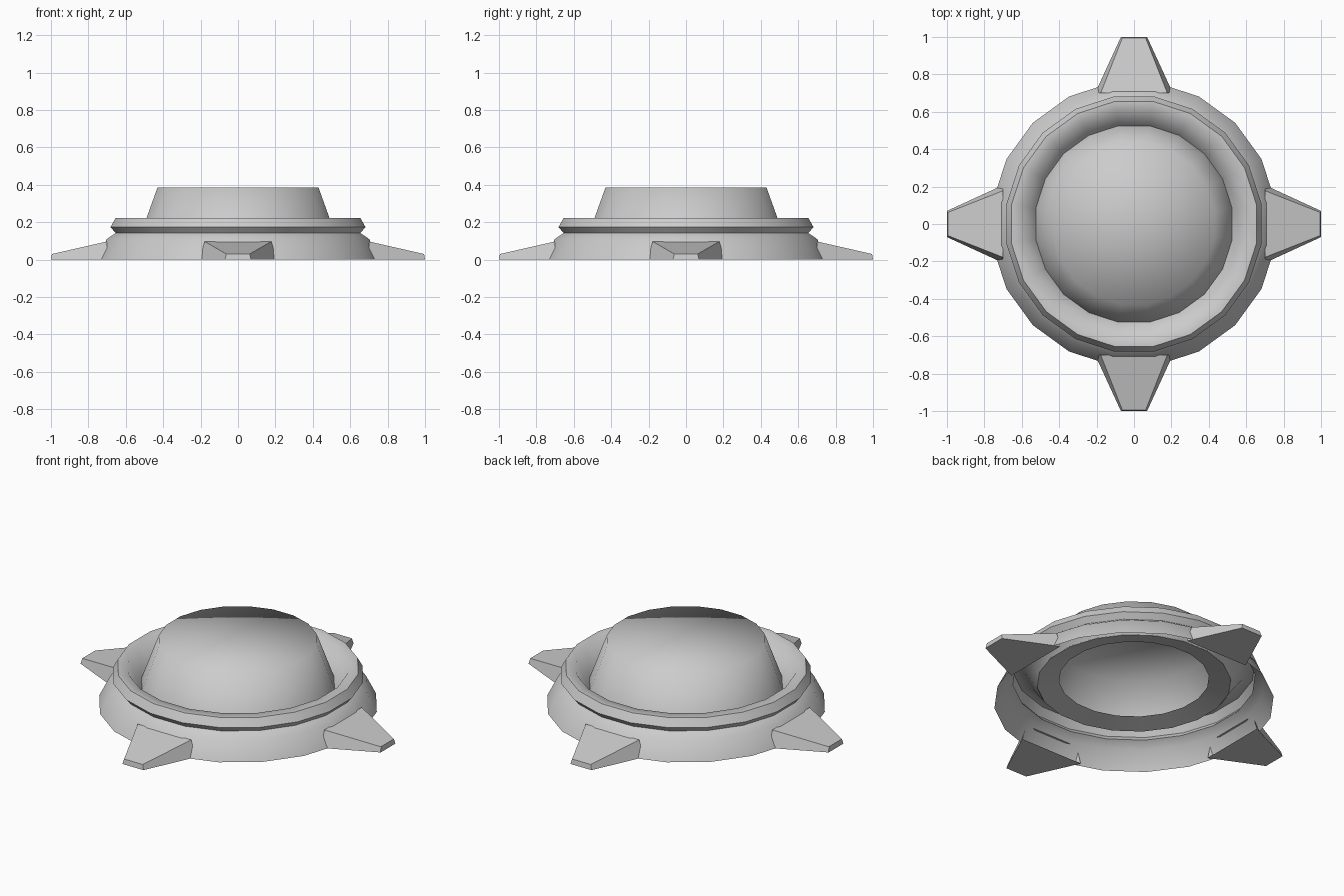
import bpy, bmesh, math

if "Cube" in bpy.data.objects:
    bpy.data.objects.remove(bpy.data.objects["Cube"])

SIDES = 20


def make_object(name, bm, angle=None):
    bmesh.ops.remove_doubles(bm, verts=bm.verts, dist=1e-5)
    me = bpy.data.meshes.new(name)
    bm.to_mesh(me)
    bm.free()
    ob = bpy.data.objects.new(name, me)
    bpy.context.collection.objects.link(ob)
    bpy.ops.object.select_all(action='DESELECT')
    ob.select_set(True)
    bpy.context.view_layer.objects.active = ob
    if angle is None:
        bpy.ops.object.shade_smooth()
    else:
        bpy.ops.object.shade_smooth_by_angle(angle=math.radians(angle))
    return ob


def lathe(bm, profile):
    # Rings of a (radius, height) profile joined by quads
    rings = []
    for r, z in profile:
        ring = []
        for i in range(SIDES):
            a = 2 * math.pi * (i + 0.5) / SIDES
            ring.append(bm.verts.new((r * math.cos(a), r * math.sin(a), z)))
        rings.append(ring)
    for lo, hi in zip(rings, rings[1:]):
        for i in range(SIDES):
            j = (i + 1) % SIDES
            bm.faces.new((lo[i], lo[j], hi[j], hi[i]))
    return rings


# Base ring: sloped skirt, groove, rounded lip and inner trough, open below
bm = bmesh.new()
lathe(bm, [(0.765, 0), (0.71, 0.11), (0.663, 0.142), (0.69, 0.174),
           (0.663, 0.222), (0.605, 0.222), (0.53, 0.12), (0.41, 0.146)])
make_object("base_ring", bm, 60)

# Raised centre: tapered wall with flat cap, shaded fully smooth
bm = bmesh.new()
rings = lathe(bm, [(0.532, 0.122), (0.436, 0.385)])
centre = bm.verts.new((0, 0, 0.385))
for i in range(SIDES):
    bm.faces.new((rings[-1][i], rings[-1][(i + 1) % SIDES], centre))
make_object("centre_dome", bm)

# Four tapered feet; inner end is open and buried in the skirt
for k, side in enumerate(("right", "back", "left", "front")):
    bm = bmesh.new()
    sections = [[(0.70, -0.208, 0), (0.70, 0.208, 0), (0.70, 0.178, 0.097), (0.70, -0.178, 0.097)],
                [(1.0, -0.07, 0), (1.0, 0.07, 0), (0.995, 0.062, 0.03), (0.995, -0.062, 0.03)]]
    a = k * math.pi / 2
    c, s = math.cos(a), math.sin(a)
    root, tip = [[bm.verts.new((x * c - y * s, x * s + y * c, z)) for x, y, z in sec]
                 for sec in sections]
    for i in range(4):
        j = (i + 1) % 4
        bm.faces.new((root[j], root[i], tip[i], tip[j]))
    bm.faces.new(tip)
    bmesh.ops.recalc_face_normals(bm, faces=bm.faces)
    make_object(side + "_foot", bm, 30)
